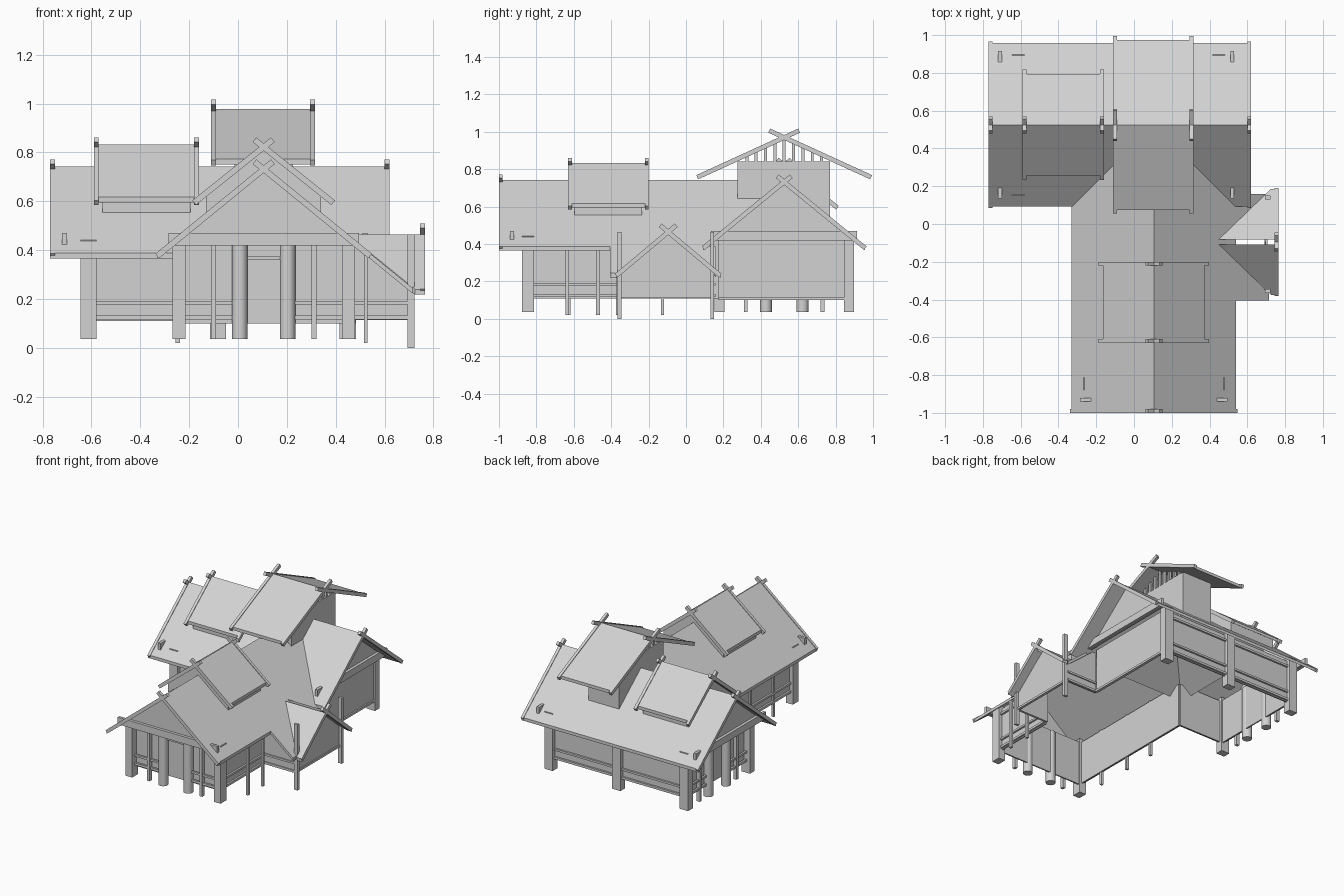
import bpy, bmesh
from mathutils import Vector

if "Cube" in bpy.data.objects:
    bpy.data.objects.remove(bpy.data.objects["Cube"], do_unlink=True)

grey = bpy.data.materials.new("plain_grey")
grey.use_nodes = True
colour = (0.65, 0.65, 0.65, 1)
grey.diffuse_color = colour
grey.node_tree.nodes["Principled BSDF"].inputs["Base Color"].default_value = colour


# Frames turn (along ridge, across ridge) into plan x, y
def wing_x(c):
    return lambda u, v: (u, c + v)


def wing_y(c):
    return lambda u, v: (c + v, u)


def extrude(name, points, offset):
    """Solid from one flat polygon pushed along an offset."""
    bm = bmesh.new()
    face = bm.faces.new([bm.verts.new(p) for p in points])
    out = bmesh.ops.extrude_face_region(bm, geom=[face], use_keep_orig=True)
    moved = [g for g in out["geom"] if isinstance(g, bmesh.types.BMVert)]
    bmesh.ops.translate(bm, verts=moved, vec=offset)
    bmesh.ops.recalc_face_normals(bm, faces=bm.faces)
    mesh = bpy.data.meshes.new(name)
    bm.to_mesh(mesh)
    bm.free()
    mesh.materials.append(grey)
    obj = bpy.data.objects.new(name, mesh)
    bpy.context.collection.objects.link(obj)
    return obj


def box(name, f, u0, u1, v0, v1, z0, z1):
    plan = [(u0, v0), (u1, v0), (u1, v1), (u0, v1)]
    return extrude(name, [(*f(u, v), z0) for u, v in plan], (0, 0, z1 - z0))


def cross_section(name, f, profile, u0, u1):
    """Profile in (across, height) pushed along the ridge."""
    a, b = f(u0, 0), f(u1, 0)
    return extrude(name, [(*f(u0, v), z) for v, z in profile],
                   (b[0] - a[0], b[1] - a[1], 0))


def roof_panel(name, f, plan, ridge, slope, thick=0.022):
    pts = [(*f(u, v), ridge - slope * abs(v)) for u, v in plan]
    return extrude(name, pts, (0, 0, -thick))


def barge_boards(name, f, u0, u1, half, ridge, slope, over, depth=0.024):
    """Square-ended boards crossing above the ridge."""
    top = ridge + 0.005
    for s in (-1, 1):
        low = Vector((s * half, top - slope * half))
        high = Vector((-s * over, top + slope * over))
        drop = Vector((-s * slope, -1)).normalized() * depth
        cross_section(name, f, [low, high, high + drop, low + drop], u0, u1)


def roof(name, f, u0, u1, half, ridge, slope, over, ends, tail=0.008, sides=(-1, 1)):
    """Two slopes, with boards at the ends running a tail past the eaves."""
    for s in sides:
        roof_panel(name + "_roof", f, [(u0, 0), (u1, 0), (u1, s * half), (u0, s * half)],
                   ridge, slope)
    for e in ends:
        inner = e + 0.02 if e == u0 else e - 0.02
        barge_boards(name + "_barge_board", f, e, inner, half + tail, ridge, slope, over)


world = wing_x(0)
front = wing_y(0.105)
back = wing_x(0.525)
porch = wing_x(-0.095)
SLOPE = 0.816
RAILS = [(0.117, 0.133), (0.178, 0.192)]

# Main roofs
roof("back_wing", back, -0.77, 0.62, 0.433, 0.742, SLOPE, 0.03, (-0.77, 0.62))
roof("front_wing", front, -1.0, 0.525, 0.435, 0.742, SLOPE, 0.03, (-1.0,), sides=(-1,))
# East slope runs lower beside the porch and is notched along its valleys
roof_panel("front_wing_east_roof", front,
           [(-1, 0), (-1, 0.435), (-0.405, 0.435), (-0.405, 0.61), (-0.37, 0.61),
            (-0.19, 0.435), (0, 0.435), (0.16, 0.61), (0.16, 0.435), (0.09, 0.435),
            (0.525, 0)], 0.742, SLOPE)

# Raised roofs over each wing, with a low gabled curb beneath
for name, f, u0, u1 in (("back_raised", back, -0.59, -0.16),
                        ("front_raised", front, -0.63, -0.2)):
    roof(name, f, u0, u1, 0.268, 0.832, 0.8, 0.03, (u0, u1), tail=0.024)
    cross_section(name + "_curb", f, [(-0.235, 0.555), (0, 0.735), (0.235, 0.555),
                                      (0.235, 0.62), (0, 0.81), (-0.235, 0.62)],
                  u0 + 0.035, u1 - 0.035)

# Tower with an open slatted gable
roof("tower", back, -0.11, 0.315, 0.45, 0.978, 0.457, 0.075, (-0.11, 0.315), tail=0.02)
cross_section("tower_wall", back, [(-0.25, 0.53), (0, 0.735), (0.245, 0.53),
                                   (0.245, 0.842), (-0.25, 0.842)], -0.015, 0.225)
for u in (-0.015, 0.21):
    for k in range(-4, 5):
        v = k * 0.05
        box("tower_slat", back, u, u + 0.015, v - 0.008, v + 0.008,
            0.84, 0.962 - 0.457 * abs(v))

# Porch roof slopes following the valleys
for s in (-1, 1):
    roof_panel("porch_roof", porch, [(0.45, s * 0.014), (0.765, s * 0.014),
                                     (0.765, s * 0.28), (0.725, s * 0.28)], 0.475, 0.84)
barge_boards("porch_barge_board", porch, 0.745, 0.765, 0.285, 0.475, 0.84, 0.035)


# Gable ends: beam, gable wall, corner posts and wall below
def gable_end(name, f, beam, post, out, wall, post_sides=(-1, 1)):
    """out is the outward direction along the ridge."""
    box(name + "_tie_beam", f, beam - 0.01, beam + 0.01, -0.39, 0.39, 0.42, 0.47)
    g = beam - out * 0.012
    cross_section(name + "_gable_wall", f, [(-0.37, 0.42), (0.37, 0.42), (0, 0.72)],
                  g, g - out * 0.012)
    for s in post_sides:
        box(name + "_corner_post", f, post - 0.033, post + 0.033,
            s * 0.32, s * 0.373, 0.037, 0.442)
    box(name + "_end_wall", f, wall - 0.005, wall + 0.005, -0.35, 0.34, 0.1, 0.42)


def entrance(name, f, post):
    """Round columns, thin posts, rails and a lintel."""
    for s in (-1, 1):
        x, y = f(post, s * 0.098)
        bpy.ops.mesh.primitive_cylinder_add(vertices=20, radius=0.032, depth=0.383,
                                            location=(x, y, 0.2285))
        col = bpy.context.object
        col.name = name + "_column"
        col.data.materials.append(grey)
        bpy.ops.object.shade_smooth_by_angle()
        box(name + "_thin_post", f, post - 0.015, post + 0.01,
            s * 0.195, s * 0.216, 0.037, 0.42)
        for z0, z1 in RAILS:
            box(name + "_rail", f, post - 0.008, post + 0.006, s * 0.1, s * 0.33, z0, z1)
    box(name + "_lintel", f, post - 0.005, post + 0.01, -0.1, 0.1, 0.36, 0.375)


gable_end("front", front, -0.93, -0.845, -1, -0.825)
entrance("front", front, -0.845)
gable_end("left", back, -0.71, -0.612, -1, -0.592)
entrance("left", back, -0.612)
gable_end("right", back, 0.52, 0.449, 1, 0.465, post_sides=(1,))
box("right_sill", back, 0.465, 0.48, -0.35, 0.34, 0.1, 0.115)


# Long walls with rails and a top plate
def long_wall(name, f, u0, u1, v, s):
    box(name + "_wall", f, u0, u1, v - 0.005, v + 0.005, 0.11, 0.42)
    for z0, z1 in RAILS + [(0.37, 0.385)]:
        box(name + "_rail", f, u0, u1, v, v + s * 0.018, z0, z1)


long_wall("rear", back, -0.61, 0.46, 0.342, 1)
long_wall("back_wing_south", back, -0.61, -0.24, -0.342, -1)
long_wall("front_wing_west", front, -0.84, 0.18, -0.342, -1)
long_wall("front_wing_east", front, -0.84, -0.37, 0.342, 1)
box("rear_middle_post", back, -0.115, -0.05, 0.32, 0.373, 0.037, 0.435)

# Thin props along the front wing
for y in (-0.635, -0.47):
    box("east_prop", world, 0.515, 0.531, y - 0.01, y + 0.01, 0.02, 0.39)
for y in (-0.625, -0.365, -0.125):
    box("west_prop", world, -0.255, -0.237, y - 0.008, y + 0.008, 0.02, 0.43)

# Porch room
cross_section("porch_gable_wall", porch, [(-0.25, 0.115), (0.235, 0.115), (0.235, 0.26),
                                          (0, 0.45), (-0.25, 0.25)], 0.69, 0.7)
box("porch_sill", porch, 0.69, 0.708, -0.25, 0.235, 0.115, 0.13)
for y, s in ((-0.345, -1), (0.14, 1)):
    extrude("porch_side_wall", [(0.45, y, 0.115), (0.695, y, 0.115), (0.695, y, 0.24),
                                (0.45, y, 0.44)], (0, s * 0.01, 0))
    for z0, z1 in RAILS:
        box("porch_side_rail", world, 0.45, 0.695, y, y + s * 0.018, z0, z1)
for y in (-0.355, 0.14):
    box("porch_post", world, 0.693, 0.722, y - 0.01, y + 0.01, 0, 0.465)
